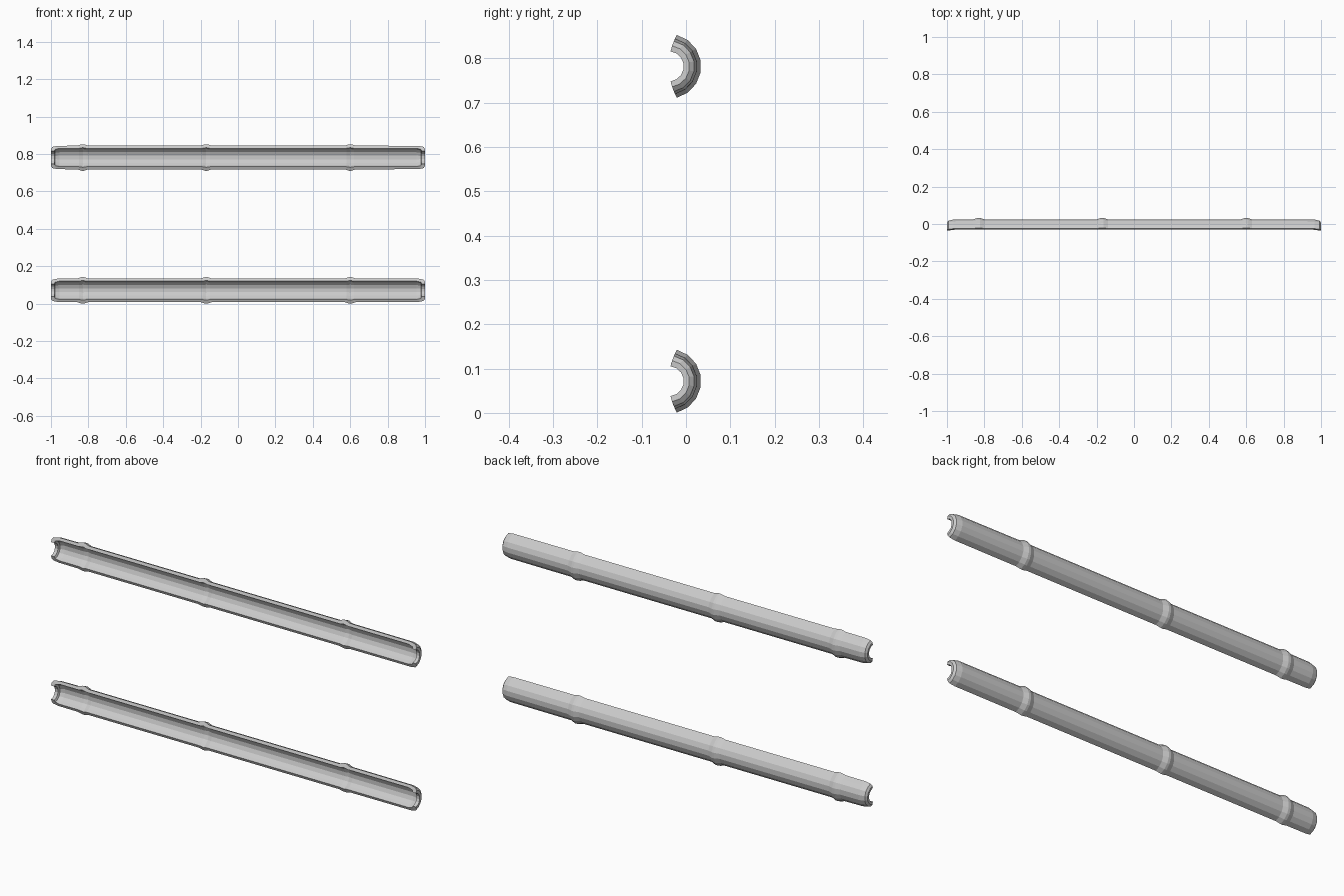
import bpy, bmesh, math

if "Cube" in bpy.data.objects:
    bpy.data.objects.remove(bpy.data.objects["Cube"])

NODES = (-0.83, -0.17, 0.60)      # ridge positions along the cane
SEGMENTS = 7                      # flat facets around the half shell
AXIS_Y = -0.039                   # centre of the tube in y


def wall_profile():
    """Closed (x, radius) outline of the tube wall with ridges and turned-in ends."""
    outer = [(-1.0, 0.047), (-0.992, 0.058), (-0.965, 0.064)]
    inner = [(-0.982, 0.034), (-0.978, 0.044), (-0.955, 0.050)]
    for n in NODES:
        outer += [(n - 0.03, 0.065), (n - 0.006, 0.0732), (n + 0.006, 0.0732), (n + 0.03, 0.065)]
        inner += [(n - 0.02, 0.050), (n, 0.054), (n + 0.02, 0.050)]
    outer += [(0.965, 0.064), (0.992, 0.058), (1.0, 0.047)]
    inner += [(0.955, 0.050), (0.978, 0.044), (0.982, 0.034)]
    # end faces between the outer edge and the inner lip
    return [(-0.999, 0.034)] + outer + [(0.999, 0.034)] + inner[::-1]


def half_angle(r):
    """The long cut edges lean slightly, so the arc is shorter on the outside."""
    t = (r - 0.034) / (0.0732 - 0.034)
    return math.radians(83 - 7.5 * t)


def half_cane(name, z):
    bm = bmesh.new()
    rings = []
    for i in range(SEGMENTS + 1):
        s = 2 * i / SEGMENTS - 1
        ring = []
        for x, r in wall_profile():
            a = s * half_angle(r)
            ring.append(bm.verts.new((x, AXIS_Y + r * math.cos(a), r * math.sin(a))))
        rings.append(ring)
    # skin the swept wall
    for a, b in zip(rings, rings[1:]):
        n = len(a)
        for j in range(n):
            k = (j + 1) % n
            bm.faces.new((a[j], a[k], b[k], b[j]))
    # long cut edges
    caps = [bm.faces.new(rings[0]), bm.faces.new(rings[-1])]
    bmesh.ops.triangulate(bm, faces=caps)
    bmesh.ops.recalc_face_normals(bm, faces=bm.faces[:])
    mesh = bpy.data.meshes.new(name)
    bm.to_mesh(mesh)
    bm.free()
    obj = bpy.data.objects.new(name, mesh)
    obj.location.z = z
    bpy.context.collection.objects.link(obj)
    return obj


# two identical split canes, one above the other
half_cane("lower_half_cane", 0.0715)
half_cane("upper_half_cane", 0.7815)
